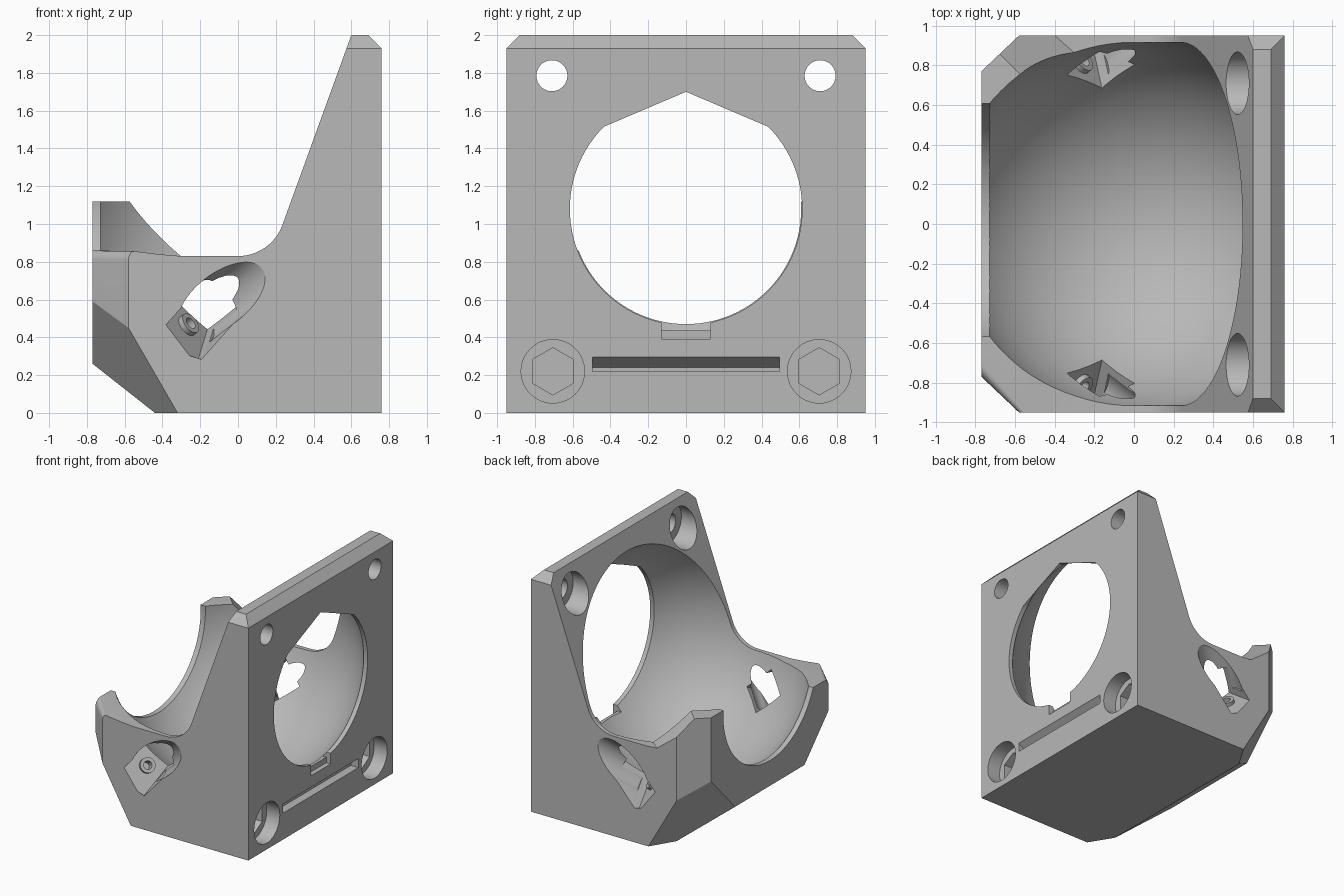
import bpy, bmesh, math
from mathutils import Vector, Matrix

if "Cube" in bpy.data.objects:
    bpy.data.objects.remove(bpy.data.objects["Cube"])

grey = bpy.data.materials.new("grey plastic")
grey.diffuse_color = (0.48, 0.48, 0.48, 1)
grey.use_nodes = True
grey.node_tree.nodes["Principled BSDF"].inputs["Base Color"].default_value = grey.diffuse_color
CENTRE = Vector((0, 0, 1.08))          # middle of the round chamber


def finish(bm, name):
    bmesh.ops.recalc_face_normals(bm, faces=bm.faces)
    me = bpy.data.meshes.new(name)
    bm.to_mesh(me)
    bm.free()
    ob = bpy.data.objects.new(name, me)
    bpy.context.collection.objects.link(ob)
    me.materials.append(grey)
    return ob


def prism(points, depth):
    """Closed polygon of 3D points extruded along a vector."""
    bm = bmesh.new()
    face = bm.faces.new([bm.verts.new(p) for p in points])
    geo = bmesh.ops.extrude_face_region(bm, geom=[face])["geom"]
    bmesh.ops.translate(bm, vec=depth, verts=[g for g in geo if isinstance(g, bmesh.types.BMVert)])
    bmesh.ops.recalc_face_normals(bm, faces=bm.faces)
    return bm


def slice_off(bm, point, normal):
    """Remove everything on the normal side of a plane and close the cut."""
    bmesh.ops.bisect_plane(bm, geom=bm.verts[:] + bm.edges[:] + bm.faces[:], dist=1e-5,
                           plane_co=point, plane_no=normal, clear_outer=True)
    bmesh.ops.holes_fill(bm, edges=[e for e in bm.edges if e.is_boundary])


def boolean(target, other, op):
    mod = target.modifiers.new(op, 'BOOLEAN')
    mod.operation, mod.object, mod.solver = op, other, 'EXACT'
    bpy.context.view_layer.objects.active = target
    bpy.ops.object.modifier_apply(modifier=mod.name)
    bpy.data.objects.remove(other)


def rod(start, axis, length, radius, sides=48, turn=0.0):
    """Cylinder from a start point along an axis."""
    bm = bmesh.new()
    axis = Vector(axis).normalized()
    m = (Matrix.Translation(Vector(start) + axis * length / 2)
         @ axis.to_track_quat('Z', 'Y').to_matrix().to_4x4() @ Matrix.Rotation(turn, 4, 'Z'))
    bmesh.ops.create_cone(bm, cap_ends=True, segments=sides, radius1=radius, radius2=radius,
                          depth=length, matrix=m)
    return bm


def box(lo, hi, matrix=None):
    points = [(lo[0], lo[1], lo[2]), (hi[0], lo[1], lo[2]), (hi[0], hi[1], lo[2]), (lo[0], hi[1], lo[2])]
    bm = prism(points, (0, 0, hi[2] - lo[2]))
    if matrix:
        bmesh.ops.transform(bm, matrix=matrix, verts=bm.verts)
    return bm


def cut(bm):
    boolean(body, finish(bm, "cutter"), 'DIFFERENCE')


# Side profile: wedge base, fillet, leaning back plate
profile = [(-0.77, 0.26), (-0.44, 0), (0.76, 0), (0.76, 1.93), (0.69, 2), (0.6, 2)]
for i in range(13):
    a = math.radians(-19 - 71 * i / 12)
    profile.append((0.25 * math.cos(a), 1.08 + 0.25 * math.sin(a)))
profile += [(-0.30, 0.83), (-0.42, 0.84), (-0.55, 0.856), (-0.77, 0.86)]
bm = prism([(x, -0.95, z) for x, z in profile], (0, 1.9, 0))
for s in (-1, 1):
    slice_off(bm, (-0.58, s * 0.95, 0), (-0.18, s * 0.19, 0))              # upright corners
    slice_off(bm, (-0.58, s * 0.95, 0.45), (-0.081, s * 0.0491, -0.0468))  # slanted under-corners
    slice_off(bm, (0, s * 0.95, 1.93), (0, s, 1))                          # top plate corners
# Soft rim on the low corner
rim = [e for e in bm.edges if all(0.8 < v.co.z < 0.9 and v.co.x < -0.56 and v.co.y < -0.7 for v in e.verts)
       and abs(e.verts[0].co.y - e.verts[1].co.y) > 0.1]
bmesh.ops.bevel(bm, geom=rim, offset=0.05, segments=5, profile=0.5, affect='EDGES')
body = finish(bm, "mount_body")

# Tall corner ear with a sloped top
ear = box((-0.77, 0.3, 0.7), (-0.1, 0.95, 1.12))
slice_off(ear, (-0.58, 0.95, 0), (-0.18, 0.19, 0))
slice_off(ear, (-0.55, 0.77, 1.09), (0.76, 0.76, 1))
boolean(body, finish(ear, "ear"), 'UNION')

# Round chamber
bm = bmesh.new()
bmesh.ops.create_uvsphere(bm, u_segments=96, v_segments=48, radius=0.95,
                          matrix=Matrix.Translation(CENTRE))
cut(bm)
# Front mouth
cut(rod((-1, 0, 1.08), (1, 0, 0), 0.5, 0.61, 96))
# Plate opening: circle with a pointed roof
ring = [(0.3, 0, 1.70)]
for i in range(73):
    a = math.radians(135 + 270 * i / 72)
    ring.append((0.3, 0.615 * math.cos(a), 1.08 + 0.615 * math.sin(a)))
cut(prism(ring, (0.7, 0, 0)))
# Notch under the opening
cut(prism([(0.60, -0.13, 0.435), (0.72, -0.13, 0.435), (0.72, -0.13, 0.39), (0.9, -0.13, 0.39),
           (0.9, -0.13, 0.6), (0.60, -0.13, 0.6)], (0, 0.26, 0)))
# Long slot with a slanted roof
cut(prism([(0.80, -0.495, 0.22), (0.80, -0.495, 0.295), (0.76, -0.495, 0.295), (0.69, -0.495, 0.24),
           (0.69, -0.495, 0.22)], (0, 0.99, 0)))

for s in (-1, 1):
    # Upper screw holes with counterbores
    cut(rod((0.3, s * 0.71, 1.785), (1, 0, 0), 0.6, 0.082))
    cut(rod((0.2, s * 0.71, 1.785), (1, 0, 0), 0.45, 0.158))
    # Lower round recesses with hexagonal sockets
    cut(rod((0.64, s * 0.705, 0.22), (1, 0, 0), 0.3, 0.168))
    hexagon = [(0.5, s * 0.705 + 0.125 * math.sin(i * math.pi / 3), 0.22 + 0.125 * math.cos(i * math.pi / 3))
               for i in range(6)]
    cut(prism(hexagon, (0.2, 0, 0)))
    # Slanted side windows: square pocket and round tool channel
    n = Vector((0.68, s * 0.52, 0.52)).normalized()
    e1 = Vector((-0.72, s * 0.30, 0.64))
    e1 = (e1 - n * e1.dot(n)).normalized()
    e2 = n.cross(e1)
    floor = Vector((-0.27, s * 0.81, 0.46))
    frame = Matrix.Translation(floor) @ Matrix((e1, e2, n)).transposed().to_4x4()
    cut(box((-0.125, -0.2, 0), (0.125, 0.2, 0.24), frame))
    cut(rod(floor + n * 0.06, n, 0.7, 0.14))
    # Screw boss on the pocket floor
    boolean(body, finish(rod(floor - n * 0.02, n, 0.05, 0.06, 32), "boss"), 'UNION')
    cut(rod(floor - n * 0.06, n, 0.2, 0.033, 32))

# One grey, smooth curves, sharp edges
body.data.materials.clear()
body.data.materials.append(grey)
for p in body.data.polygons:
    p.material_index = 0
bpy.ops.object.select_all(action='DESELECT')
body.select_set(True)
bpy.context.view_layer.objects.active = body
bpy.ops.object.shade_smooth_by_angle(angle=math.radians(25))
